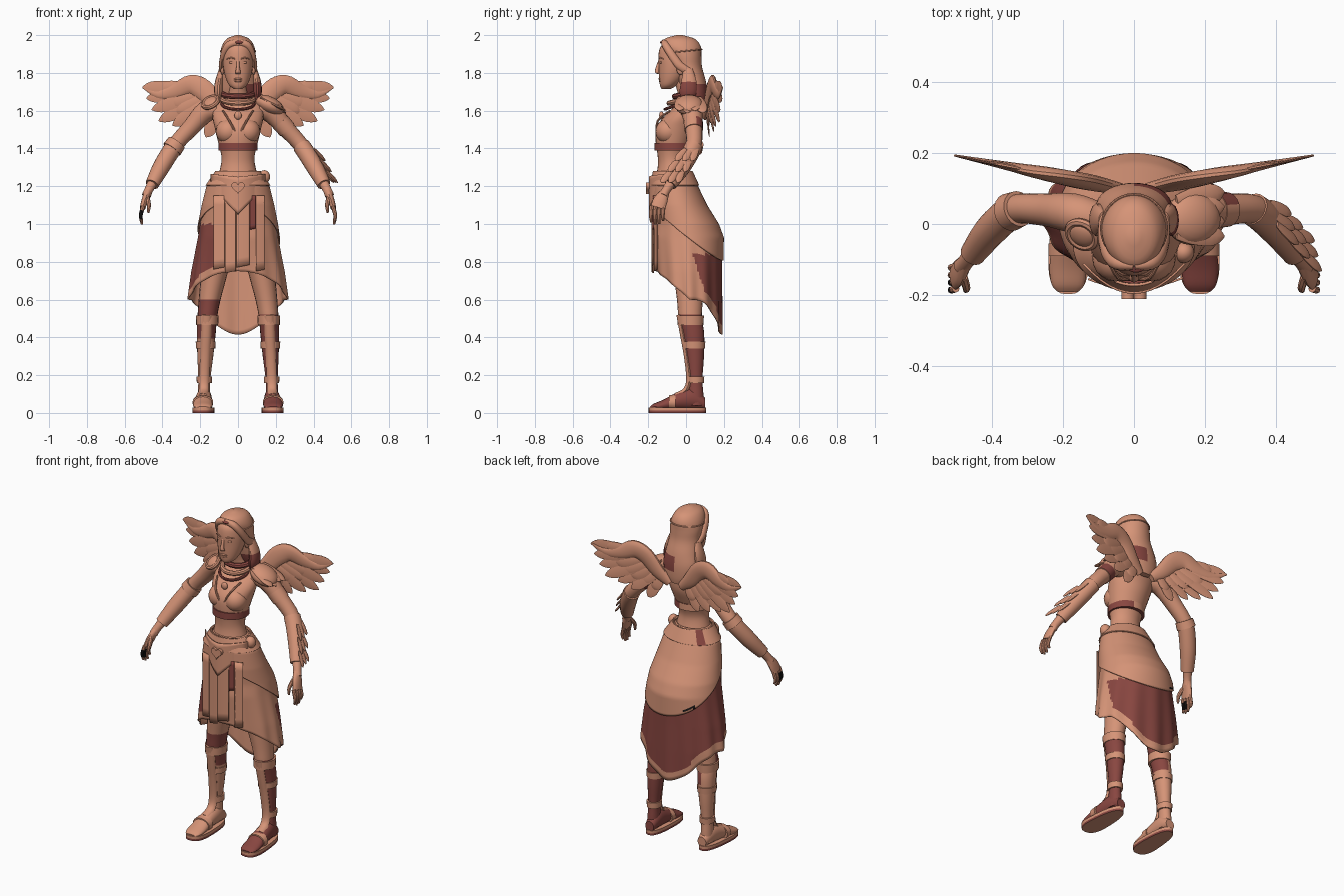
import bpy, bmesh, math
from mathutils import Vector, Matrix

if bpy.data.objects.get("Cube"):
    bpy.data.objects.remove(bpy.data.objects["Cube"])

def material(name, col):
    m = bpy.data.materials.new(name)
    m.use_nodes = True
    m.diffuse_color = (*col, 1)
    m.node_tree.nodes["Principled BSDF"].inputs["Base Color"].default_value = (*col, 1)
    return m

MATS = [material("clay tan", (.67, .295, .185)), material("maroon", (.25, .062, .052)),
        material("near black", (.01, .008, .008))]
TAN, RED, DARK = range(3)
UP, SIDE, DEPTH = (0, 0, 1), (1, 0, 0), (0, 1, 0)
parts = []

def finish(name, bm, mat=TAN, rule=None, thick=0):
    bmesh.ops.recalc_face_normals(bm, faces=bm.faces)
    for f in bm.faces:
        f.material_index = rule(f.calc_center_median()) if rule else mat
    me = bpy.data.meshes.new(name)
    bm.to_mesh(me)
    bm.free()
    for m in MATS:
        me.materials.append(m)
    ob = bpy.data.objects.new(name, me)
    bpy.context.collection.objects.link(ob)
    if thick:
        s = ob.modifiers.new("thickness", 'SOLIDIFY')
        s.thickness, s.material_offset = thick, -1
    parts.append(ob)
    return ob

def spline(rings, sub):
    r = [rings[0]] + list(rings) + [rings[-1]]
    out = []
    for i in range(1, len(r) - 2):
        for k in range(sub):
            t = k / sub
            out.append([.5 * (2*b + (c - a)*t + (2*a - 5*b + 4*c - d)*t*t + (3*b - a - 3*c + d)*t**3)
                        for a, b, c, d in zip(*r[i - 1:i + 3])])
    return out + [list(rings[-1])]

def tube(name, rings, mat=TAN, axis=None, hint=SIDE, seg=20, sub=4, rule=None):
    """Loft of ellipses; each ring is x, y, z, radius along hint, other radius."""
    rs, bm, loops = spline(rings, sub), bmesh.new(), []
    for i, r in enumerate(rs):
        t = Vector(axis) if axis else Vector(rs[min(i + 1, len(rs) - 1)][:3]) - Vector(rs[max(i - 1, 0)][:3])
        t.normalize()
        u = Vector(hint)
        u = (u - t * u.dot(t)).normalized()
        v = t.cross(u)
        loops.append([bm.verts.new(Vector(r[:3]) + u * r[3] * math.cos(a) + v * r[4] * math.sin(a))
                      for a in (math.tau * k / seg for k in range(seg))])
    grid(bm, loops, True)
    bm.faces.new(loops[0])
    bm.faces.new(loops[-1])
    return finish(name, bm, mat, rule)

def ball(name, loc, size, mat=TAN, rot=(0, 0, 0)):
    bm = bmesh.new()
    bmesh.ops.create_uvsphere(bm, u_segments=20, v_segments=12, radius=1, matrix=Matrix.Diagonal((*size, 1)))
    ob = finish(name, bm, mat)
    ob.location, ob.rotation_euler = loc, rot

def ring(name, loc, R, r, mat=TAN, scale=(1, 1, 1), rot=(0, 0, 0)):
    bpy.ops.mesh.primitive_torus_add(location=loc, rotation=rot, major_radius=R, minor_radius=r,
                                     major_segments=32, minor_segments=8)
    ob = bpy.context.object
    ob.name, ob.scale = name, scale
    ob.data.materials.append(MATS[mat])
    parts.append(ob)

def grid(bm, rows, wrap=False):
    for p, q in zip(rows, rows[1:]):
        for k in range(0 if wrap else 1, len(p)):
            bm.faces.new((p[k - 1], p[k], q[k], q[k - 1]))

def panel(name, x0, x1, top, bottom, yfun, mat=TAN):
    bm, n = bmesh.new(), 12
    grid(bm, [[bm.verts.new((x, yfun(x), top(x) + (bottom(x) - top(x)) * j / 8))
               for x in (x0 + (x1 - x0) * k / n for k in range(n + 1))] for j in range(9)])
    finish(name, bm, mat, thick=.006)

# Torso and neck
tube("torso", [(0, -.07, 1.2, .12, .1), (0, -.075, 1.3, .093, .075), (0, -.075, 1.36, .088, .075),
               (0, -.064, 1.44, .107, .097), (0, -.048, 1.51, .123, .108), (0, -.025, 1.57, .135, .09),
               (0, .005, 1.63, .125, .06), (0, .01, 1.67, .06, .05), (0, -.015, 1.75, .044, .045),
               (0, -.03, 1.79, .04, .045)], axis=UP, seg=28)
tube("bust_band", [(0, -.068, z, .104, .1) for z in (1.39, 1.43)], axis=UP, seg=28, sub=1,
     rule=lambda c: RED if c.x > .03 or c.y < -.04 else TAN)
for s in (-1, 1):
    ball("bust", (s * .052, -.095, 1.49), (.066, .067, .066))
    tube("neckline", [(s * .08, -.085, 1.6, .005, .005), (s * .045, -.15, 1.545, .006, .006),
                      (0, -.152, 1.46, .005, .005)], seg=8)
# Collar, scarf and pendant
ring("lower_necklace", (0, -.035, 1.635), .085, .008, RED, (1, .95, 1), (.35, 0, 0))
ring("collar", (0, -.01, 1.66), .082, .014, rot=(.25, 0, 0))
ring("scarf", (0, .012, 1.69), .074, .015, RED, (1.1, 1, 1), (.2, 0, 0))
ball("pendant", (0, -.13, 1.575), (.02, .012, .022))

# Head and face
tube("face", [(0, -.105, 1.715, .022, .025), (0, -.093, 1.735, .047, .045), (0, -.075, 1.775, .066, .067),
              (0, -.062, 1.83, .078, .082), (0, -.054, 1.89, .081, .092), (0, -.045, 1.94, .074, .088),
              (0, -.04, 1.975, .03, .04)], axis=UP, seg=28)
tube("nose", [(0, -.138, 1.868, .008, .008), (0, -.15, 1.83, .009, .01), (0, -.153, 1.803, .014, .011),
              (0, -.14, 1.793, .011, .006)], axis=UP, seg=12)
for k, z in enumerate((1.768, 1.757)):
    ball("lip", (0, -.138 + k * .002, z), (.022, .008, .006))
for s in (-1, 1):
    ball("eye", (s * .033, -.131, 1.855), (.015, .009, .007))
    tube("eyebrow", [(s * .015, -.144, 1.874, .003, .003), (s * .035, -.139, 1.88, .004, .004),
                     (s * .06, -.12, 1.874, .003, .003)], hint=DEPTH, seg=8)
    ball("ear", (s * .083, -.03, 1.82), (.01, .02, .03))
    tube("hair_lock", [(0, -.118, 1.962, .012, .016), (s * .045, -.11, 1.95, .02, .02),
                       (s * .07, -.088, 1.915, .022, .018), (s * .084, -.058, 1.87, .022, .014),
                       (s * .088, -.03, 1.835, .022, .014), (s * .085, .02, 1.805, .02, .014)],
         hint=DEPTH, seg=12)
    tube("side_hair", [(s * .085, .01, 1.82, .015, .025), (s * .1, .015, 1.75, .022, .042),
                       (s * .103, .01, 1.69, .022, .045), (s * .09, .01, 1.64, .01, .02)], seg=14,
         rule=lambda c: RED if c.x > 0 and c.z < 1.755 else TAN)
tube("hair", [(0, .09, 1.58, .04, .018), (0, .072, 1.62, .085, .042), (0, .05, 1.69, .107, .065),
              (0, .03, 1.76, .098, .074), (0, .01, 1.83, .09, .075), (0, -.005, 1.89, .093, .086),
              (0, -.024, 1.94, .086, .102), (0, -.033, 1.98, .06, .08), (0, -.035, 2, .012, .015)],
     axis=UP, seg=36, rule=lambda c: RED if c.x > .005 and 1.645 < c.z < 1.75 else TAN)
ball("forehead_patch", (.006, -.123, 1.962), (.024, .014, .009), RED)
ring("circlet", (0, -.012, 1.915), .092, .004, scale=(1, 1.04, 1), rot=(.1, 0, 0))

# Skirts: a flared surface with a hem height that depends on direction
FLARE = [(1.28, -.07, .1, .085), (1.2, -.06, .155, .112), (1.1, -.035, .18, .135), (1, 0, .2, .162),
         (.93, .008, .21, .18), (.75, .015, .243, .172), (.6, .02, .262, .168), (.4, .022, .262, .166)]

def flare(z):
    for p, q in zip(FLARE, FLARE[1:]):
        if z >= q[0]:
            t = (p[0] - z) / (p[0] - q[0])
            return [a + (b - a) * t for a, b in zip(p[1:], q[1:])]
    return FLARE[-1][1:]

def hem(a):
    s = math.sin(a)
    return .6 - .185 * s ** 3 if s > 0 else .6 - .15 * s

def over_hem(a):
    return .96 - .15 * math.sin(a) - .03 * math.cos(a)

def skirt(name, hem_fn, grow, pleat, rule):
    bm, n = bmesh.new(), 96
    rows = []
    for j in range(37):
        row = []
        for k in range(n):
            a = math.tau * k / n
            z = 1.28 + (hem_fn(a) - 1.28) * j / 36
            cy, rx, ry = flare(z)
            w = 1 + pleat * math.cos(12 * a) * max(0, 1.1 - z)
            row.append(bm.verts.new(((rx + grow) * w * math.cos(a), cy + (ry + grow) * w * math.sin(a), z)))
        rows.append(row)
    grid(bm, rows, True)
    finish(name, bm, rule=rule, thick=.007)

def skirt_colour(c):
    a = math.atan2(c.y / .175, c.x / .24)
    s, x = math.sin(a), math.cos(a)
    if not hem(a) + .055 < c.z < (.84 if x > .45 else 1.0):
        return TAN
    back = c.y > .04 + .33 * (.82 - c.z) if x > .45 else s > .28
    return RED if back or x < -.3 and s > -.85 else TAN

def over_colour(c):
    a = math.atan2(c.y / .18, c.x / .22)
    return DARK if -.66 < math.cos(a) < -.4 and c.y > 0 and .01 < c.z - over_hem(a) < .03 else TAN

def peplum_colour(c):
    return RED if -.85 < math.cos(math.atan2((c.y + .06) / .12, c.x / .15)) < -.65 and c.y > -.06 else TAN

skirt("underskirt", hem, 0, .05, skirt_colour)
skirt("overskirt", over_hem, .012, 0, over_colour)
skirt("waist_peplum", lambda a: 1.205, .02, 0, peplum_colour)
# Belt apron with heart, and hanging front strips
panel("belt_apron", -.145, .145, lambda x: 1.25 + abs(x) * .1, lambda x: 1.05 + abs(x) * 1.05,
      lambda x: -.197 + 4 * x * x)
for x0, x1, z0, mat in ((-.13, -.072, .76, TAN), (-.069, -.012, .74, TAN), (-.009, .06, .77, TAN),
                        (.062, .094, .97, RED), (.096, .14, .75, TAN)):
    panel("front_strip", x0, x1, lambda x: 1.15, lambda x: z0 + .2 * abs(x - x0),
          lambda x: -.183 + 1.5 * x * x, mat)
bm = bmesh.new()
heart = [bm.verts.new((.0022 * 16 * math.sin(t) ** 3, -.212, 1.195 + .0022 * (
    13 * math.cos(t) - 5 * math.cos(2*t) - 2 * math.cos(3*t) - math.cos(4*t))))
    for t in (math.tau * k / 32 for k in range(32))]
ext = bmesh.ops.extrude_face_region(bm, geom=[bm.faces.new(heart)])
bmesh.ops.translate(bm, vec=(0, .02, 0), verts=[v for v in ext["geom"] if isinstance(v, bmesh.types.BMVert)])
finish("heart_buckle", bm)
ball("hip_knot", (.14, -.08, 1.25), (.03, .03, .035))

# Feather: flat tapered blade, thin along the facing direction
def feather(name, a, b, w, thick=.005, facing=DEPTH):
    a, b = Vector(a), Vector(b)
    tube(name, [(*a.lerp(b, t), thick * k, w * k) for t, k in ((0, .6), (.3, .95), (.7, 1), (.9, .6), (1, .06))],
         hint=facing, seg=10, sub=2)

def lerp_list(pts, t):
    i = min(int(t * (len(pts) - 1)), len(pts) - 2)
    return Vector(pts[i]).lerp(Vector(pts[i + 1]), t * (len(pts) - 1) - i)

TIPS = [(.505, 1.725), (.475, 1.635), (.42, 1.545), (.31, 1.51), (.17, 1.46)]
for s in (-1, 1):
    def wing(x, z, dy=0):
        return (s * x, .092 + .2 * x + dy, z)
    tube("wing_arm", [(*wing(x, z), ry, rz) for x, z, ry, rz in (
        (.04, 1.57, .016, .025), (.11, 1.63, .022, .045), (.18, 1.71, .022, .055), (.25, 1.738, .02, .052),
        (.33, 1.705, .014, .04), (.42, 1.688, .008, .022), (.505, 1.724, .003, .005))], hint=DEPTH, seg=14)
    for i in range(7):
        t = i / 6
        root = Vector((.28, 1.72)).lerp(Vector((.09, 1.6)), t)
        tip, dy = lerp_list(TIPS, t), .005 * (i % 2) - .002
        feather("flight_feather", wing(*root, dy), wing(*tip, dy), .036, .004)
        feather("covert_feather", wing(*root, 0), wing(*root.lerp(tip, .6), 0), .038, .008)

    # Arms and hands
    tube("arm", [(s * x, y, z, r, r) for x, y, z, r in (
        (.1, .01, 1.61, .05), (.17, .03, 1.595, .056), (.25, .04, 1.51, .046), (.34, .04, 1.41, .041),
        (.4, -.01, 1.31, .04), (.465, -.095, 1.195, .024), (.485, -.12, 1.15, .024))], hint=DEPTH)
    tube("bracer", [(s * x, y, z, r, r) for x, y, z, r in (
        (.335, .042, 1.415, .047), (.365, .02, 1.37, .047), (.41, -.025, 1.295, .045),
        (.455, -.085, 1.21, .036))], hint=DEPTH)
    tube("palm", [(s * .475, -.108, 1.175, .022, .02), (s * .493, -.135, 1.125, .038, .018),
                  (s * .505, -.15, 1.085, .037, .015)], hint=DEPTH, seg=14)
    for i in range(4):
        y, drop = -.182 + .021 * i, (0, .012, .01, -.008)[i]
        tube("finger", [(s * .502, y, 1.095, .011, .011), (s * .515, y - .004, 1.045, .01, .01),
                        (s * .508, y - .002, 1.01 - drop, .006, .006)], hint=DEPTH, seg=8,
             rule=lambda c: DARK if s < 0 and i < 2 and 1.025 < c.z < 1.075 else TAN)
    tube("thumb", [(s * .48, -.15, 1.14, .012, .012), (s * .472, -.18, 1.1, .011, .011),
                   (s * .475, -.188, 1.06, .006, .006)], seg=8)

    # Legs, straps, shin guards and sandals
    def leg_colour(c):
        if s > 0:
            return RED if c.z < .53 else TAN
        return RED if .38 < c.z < .6 and (c.x > -.165 or c.y < .02) else TAN
    tube("leg", [(s * x, y, z, rx, ry) for x, y, z, rx, ry in (
        (.09, -.01, 1, .085, .1), (.115, .01, .8, .075, .085), (.15, .02, .6, .058, .068),
        (.163, .022, .5, .052, .062), (.168, .038, .42, .05, .058), (.173, .047, .3, .042, .048),
        (.178, .05, .18, .032, .037), (.18, .05, .1, .033, .042), (.18, .05, .04, .035, .045))],
        axis=UP, rule=leg_colour)
    for z, h, x, y, rx, ry in ((.49, .025, .163, .024, .058, .068), (.36, .018, .171, .042, .051, .058),
                               (.175, .018, .178, .05, .04, .045)):
        tube("leg_strap", [(s * x, y, z - h, rx, ry), (s * x, y, z + h, rx * 1.04, ry * 1.04)], axis=UP, sub=1)
    tube("shin_guard", [(s * x, y, z, .027, .016) for x, y, z in (
        (.164, -.036, .52), (.169, -.014, .4), (.174, .004, .3), (.179, .016, .18), (.181, -.002, .12),
        (.185, -.055, .09))], seg=10)
    tube("foot", [(s * x, y, z, rx, rz) for y, x, z, rx, rz in (
        (.1, .176, .05, .028, .03), (.04, .179, .075, .04, .055), (-.04, .183, .065, .045, .046),
        (-.12, .186, .042, .052, .028), (-.17, .186, .033, .046, .016), (-.19, .186, .028, .03, .006))],
        axis=(0, -1, 0), mat=RED if s > 0 else TAN)
    tube("sandal_strap", [(s * .186, y, .055, .055, h) for y, h in ((-.09, .038), (-.055, .045))],
         axis=(0, -1, 0), sub=1)
    for name, z0, z1, mat in (("sole_base", 0, .012, RED), ("sole", .012, .028, TAN)):
        bm, rims = bmesh.new(), []
        for z in (z0, z1):
            rim = []
            for a in (math.tau * k / 32 for k in range(32)):
                c, d = (math.copysign(abs(q) ** .75, q) for q in (math.cos(a), math.sin(a)))
                rim.append(bm.verts.new((s * (.182 + (.056 - .01 * d) * c - .004 * d), -.046 + .152 * d, z)))
            rims.append(rim)
        grid(bm, rims, True)
        for r in rims:
            bm.faces.new(r)
        finish(name, bm, rule=lambda c: mat if c.z > .001 else TAN)

# Left shoulder armour, arm band and leafy bracer
ball("left_pauldron", (.165, .015, 1.63), (.085, .075, .045), rot=(0, .45, 0))
for i in range(4):
    y = -.05 + .042 * i
    feather("pauldron_leaf", (.12, y * .7 + .01, 1.67), (.255, y + .015, 1.6 - .012 * (i % 2)), .032, .01, (.45, 0, 1))
tube("left_arm_band", [(.225, .038, 1.54, .051, .051), (.262, .041, 1.497, .049, .049)], hint=DEPTH, sub=1,
     rule=lambda c: RED if c.y > .05 else TAN)
OUT = Vector((.85, .2, .45))
for i in range(9):
    t, k = i // 3 / 2, i % 3 - 1
    p = Vector((.36, .02, 1.38)).lerp(Vector((.425, -.055, 1.265)), t) + OUT * .04 + Vector((-.01, .03, .0)) * k
    feather("bracer_leaf", p, p + Vector((.05, -.045 + .012 * k, -.07)) + OUT * .012, .018, .006, OUT)
# Right shoulder disc and cuff
ring("right_shoulder_ring", (-.145, -.03, 1.645), .042, .012, rot=(.6, -.5, 0))
ball("right_shoulder_disc", (-.145, -.03, 1.645), (.04, .04, .018), rot=(.6, -.5, 0))
tube("right_cuff", [(-.325, .043, 1.43, .051, .051), (-.35, .033, 1.395, .054, .054)], hint=DEPTH, sub=1)

bpy.ops.object.select_all(action='DESELECT')
for ob in parts:
    ob.select_set(True)
bpy.context.view_layer.objects.active = parts[0]
bpy.ops.object.shade_smooth_by_angle(angle=math.radians(40))
